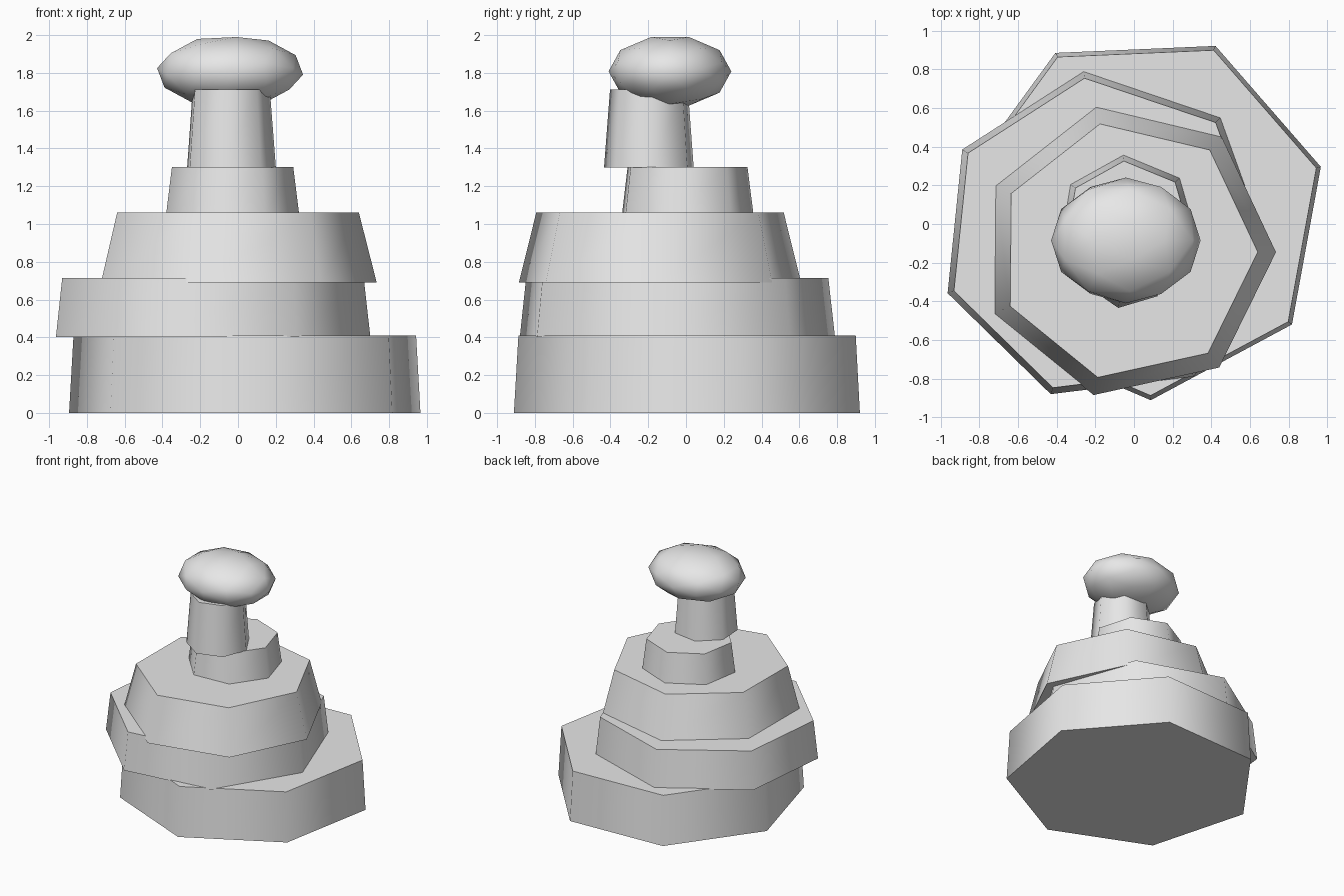
import bpy
import bmesh
from math import cos, sin, pi, radians
from mathutils import Matrix

cube = bpy.data.objects.get("Cube")
if cube:
    bpy.data.objects.remove(cube, do_unlink=True)

# One plain grey for the whole stack
GREY = (0.8, 0.8, 0.8, 1.0)
stone = bpy.data.materials.new("plain_grey")
stone.use_nodes = True
stone.diffuse_color = GREY
stone.node_tree.nodes["Principled BSDF"].inputs["Base Color"].default_value = GREY

SIDES = 7


def add_part(name, bm, sharp_angle):
    bmesh.ops.recalc_face_normals(bm, faces=bm.faces[:])
    mesh = bpy.data.meshes.new(name)
    bm.to_mesh(mesh)
    bm.free()
    mesh.materials.append(stone)
    obj = bpy.data.objects.new(name, mesh)
    bpy.context.collection.objects.link(obj)
    bpy.ops.object.select_all(action="DESELECT")
    obj.select_set(True)
    bpy.context.view_layer.objects.active = obj
    bpy.ops.object.shade_smooth_by_angle(angle=radians(sharp_angle))
    return obj


def add_tier(name, x, y, low, high, r_low, r_high, turn):
    """Tapered seven-sided block; turn is the heading of its first corner."""
    bm = bmesh.new()
    rings = []
    for z, r in ((low, r_low), (high, r_high)):
        angles = [radians(turn) + 2 * pi * i / SIDES for i in range(SIDES)]
        rings.append([bm.verts.new((x + r * cos(a), y + r * sin(a), z)) for a in angles])
    bottom, top = rings
    bm.faces.new(bottom[::-1])
    bm.faces.new(top)
    for i in range(SIDES):
        j = (i + 1) % SIDES
        bm.faces.new((bottom[i], bottom[j], top[j], top[i]))
    return add_part(name, bm, 60)


# Stacked tiers, each shifted and turned
add_tier("base_tier", 0.045, 0.043, 0.0, 0.41, 0.955, 0.931, 15.35)
add_tier("second_tier", -0.155, -0.065, 0.403, 0.713, 0.86, 0.825, 45.6)
add_tier("third_tier", -0.032, -0.139, 0.691, 1.06, 0.766, 0.672, -0.5)
add_tier("fourth_tier", -0.033, -0.004, 1.05, 1.302, 0.362, 0.33, -9.5)
add_tier("column", -0.043, -0.193, 1.299, 1.712, 0.244, 0.212, 3.8)

# Flattened boulder on the column, turned so edge midpoints sit on the axes
bm = bmesh.new()
bmesh.ops.create_icosphere(bm, subdivisions=2, radius=1.0)
place = (Matrix.Translation((-0.042, -0.085, 1.808))
         @ Matrix.Diagonal((0.388, 0.325, 0.192, 1.0))
         @ Matrix.Rotation(radians(31.72), 4, "Y"))
bmesh.ops.transform(bm, matrix=place, verts=bm.verts[:])
add_part("top_boulder", bm, 60)
